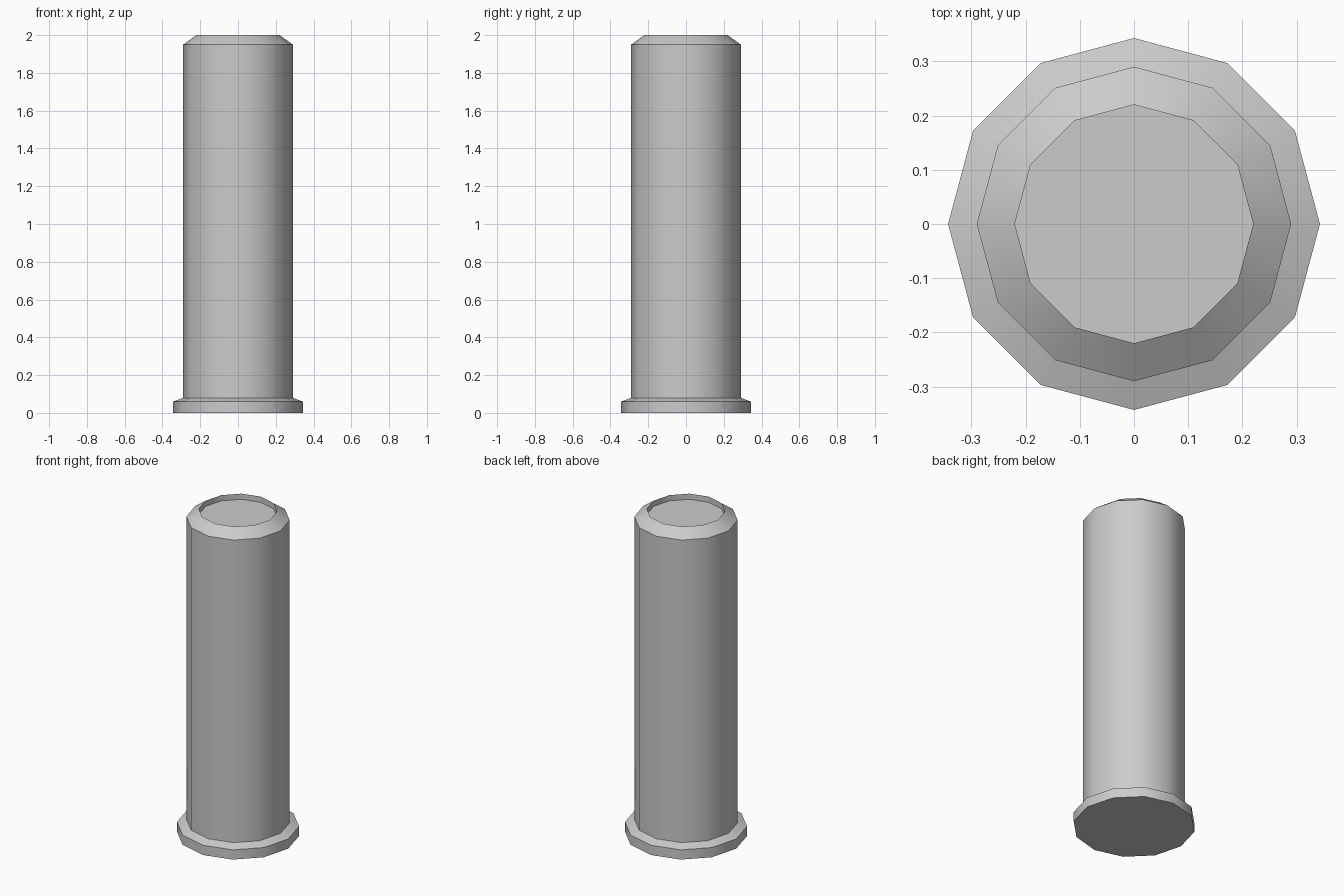
import bpy
import bmesh
from math import cos, sin, pi, radians

cube = bpy.data.objects.get("Cube")
if cube:
    bpy.data.objects.remove(cube, do_unlink=True)

SIDES = 12

# Single grey material
grey = bpy.data.materials.new("light grey")
grey.use_nodes = True
grey.diffuse_color = (0.6, 0.6, 0.6, 1)
grey.node_tree.nodes["Principled BSDF"].inputs["Base Color"].default_value = (0.6, 0.6, 0.6, 1)


def turned_solid(name, profile):
    """Spin a (radius, height) profile into a capped solid."""
    bm = bmesh.new()
    rings = []
    for r, z in profile:
        angles = [2 * pi * i / SIDES for i in range(SIDES)]
        rings.append([bm.verts.new((r * cos(a), r * sin(a), z)) for a in angles])
    for low, high in zip(rings, rings[1:]):
        for i in range(SIDES):
            j = (i + 1) % SIDES
            bm.faces.new((low[i], low[j], high[j], high[i]))
    bm.faces.new(rings[0][::-1])
    bm.faces.new(rings[-1])
    mesh = bpy.data.meshes.new(name)
    bm.to_mesh(mesh)
    bm.free()
    mesh.materials.append(grey)
    obj = bpy.data.objects.new(name, mesh)
    bpy.context.collection.objects.link(obj)
    bpy.ops.object.select_all(action='DESELECT')
    obj.select_set(True)
    bpy.context.view_layer.objects.active = obj
    bpy.ops.object.shade_smooth_by_angle(angle=radians(40))
    return obj


# Flanged foot, straight body, chamfered top and shallow recess
turned_solid("flanged_cylinder", [
    (0.343, 0), (0.343, 0.06),       # foot flange
    (0.29, 0.08), (0.29, 1.95),      # body
    (0.22, 2.0), (0.22, 1.965),      # chamfer and recess wall
])
